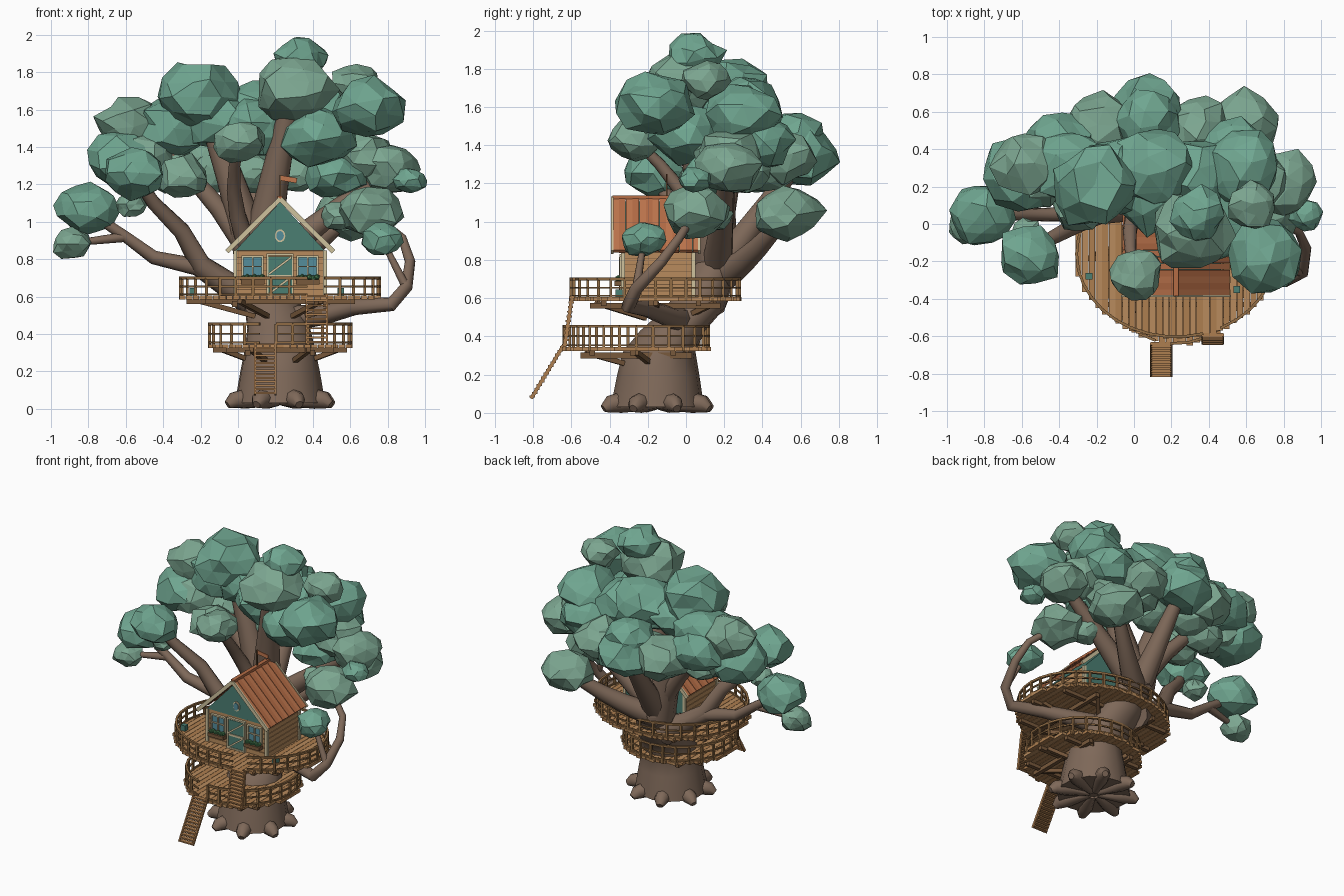
import bpy, bmesh, random
from math import pi, sin, cos, sqrt, radians
from mathutils import Vector, Matrix

if "Cube" in bpy.data.objects:
    bpy.data.objects.remove(bpy.data.objects["Cube"])
random.seed(4)

def mat(name, r, g, b):
    m = bpy.data.materials.new(name)
    m.diffuse_color = (r, g, b, 1)
    m.use_nodes = True
    m.node_tree.nodes["Principled BSDF"].inputs["Base Color"].default_value = m.diffuse_color
    return m
BARK = mat("bark", .21, .14, .1)
LEAF = [mat("leaf_a", .16, .38, .28), mat("leaf_b", .2, .38, .28)]
WOOD = [mat("wood", .42, .21, .08), mat("wood_light", .48, .26, .11)]
DARK = mat("dark_wood", .19, .1, .045)
RAIL = mat("rail_wood", .29, .155, .06)
ROOF = [mat("roof_a", .52, .18, .075), mat("roof_b", .46, .15, .06)]
TEAL = mat("teal_paint", .07, .21, .17)
CREAM = mat("cream_trim", .62, .54, .34)
GLASS = mat("glass", .09, .27, .33)
PLANT = mat("plants", .06, .2, .08)

def finish(name, bm, material, smooth=False):
    bmesh.ops.recalc_face_normals(bm, faces=bm.faces)
    me = bpy.data.meshes.new(name)
    bm.to_mesh(me)
    bm.free()
    me.materials.append(material)
    ob = bpy.data.objects.new(name, me)
    bpy.context.collection.objects.link(ob)
    if smooth:
        bpy.context.view_layer.objects.active = ob
        ob.select_set(True)
        bpy.ops.object.shade_smooth_by_angle(angle=radians(45))
        ob.select_set(False)

def box(bm, x0, x1, y0, y1, z0, z1):
    m = Matrix.Translation(((x0+x1)/2, (y0+y1)/2, (z0+z1)/2))
    bmesh.ops.create_cube(bm, size=1, matrix=m @ Matrix.Diagonal((x1-x0, y1-y0, z1-z0, 1)))

def beam(bm, p, q, w, h):
    p, q = Vector(p), Vector(q)
    m = Matrix.Translation((p+q)/2) @ (q-p).to_track_quat('Z', 'Y').to_matrix().to_4x4()
    bmesh.ops.create_cube(bm, size=1, matrix=m @ Matrix.Diagonal((w, h, (q-p).length, 1)))

def tube(bm, P, radii, n=9, level=False):
    """Tapered tube through points; level keeps every ring horizontal."""
    P = [Vector(p) for p in P]
    side, prev = Vector((1, .3, .1)), None
    for i, c in enumerate(P):
        t = Vector((0, 0, 1)) if level else (P[min(i+1, len(P)-1)] - P[max(i-1, 0)]).normalized()
        side = (side - t*side.dot(t)).normalized()
        up = t.cross(side)
        ring = [bm.verts.new(c + radii[i]*(side*cos(2*pi*k/n) + up*sin(2*pi*k/n))) for k in range(n)]
        if prev:
            for k in range(n):
                bm.faces.new((prev[k], prev[(k+1) % n], ring[(k+1) % n], ring[k]))
        else:
            bm.faces.new(ring)
        prev = ring
    bm.faces.new(prev)

# Trunk: flared base leaning back, standing on a star of roots
CX = .225
bm = bmesh.new()
prof = [(-.15, .03, .245), (-.145, .2, .215), (-.14, .32, .19), (-.07, .43, .17), (.05, .55, .155), (.17, .8, .115)]
tube(bm, [(CX - max(0, z-.4)*.25, y, z) for y, z, r in prof], [p[2] for p in prof], 14, True)
finish("trunk", bm, BARK, True)
bm = bmesh.new()
for k in range(8):
    d = Vector((cos(pi*k/4 + .35), sin(pi*k/4 + .35), 0))
    base = Vector((CX, -.15, 0))
    tube(bm, [base + d*r + Vector((0, 0, z)) for r, z in ((.03, .04), (.2, .055), (.265, .045), (.3, .022))],
         [.025, .055, .045, .022], 8)
finish("roots", bm, BARK, True)

# Foliage: faceted, dented balls; named positions first, then rings filling the crown
clumps = [(-.2, .2, 1.67, .23), (.3, -.04, 1.71, .215), (.34, .05, 1.87, .145), (.63, .1, 1.74, .13),
          (.7, -.16, 1.61, .205), (-.58, .32, 1.52, .175), (-.56, -.17, 1.26, .165), (.01, -.27, 1.43, .14),
          (-.82, .05, 1.07, .17), (-.89, 0, .885, .105), (.43, 0, 1.46, .2), (.81, .22, 1.28, .17),
          (.92, .05, 1.22, .085), (.71, .05, 1.05, .175), (.77, -.22, .905, .12), (.6, .53, 1.04, .18),
          (.08, .6, 1.34, .2), (-.3, .1, 1.24, .15), (.52, .15, 1.25, .16), (.54, .15, 1.03, .1),
          (-.62, .27, 1.34, .2), (-.57, -.05, 1.09, .085), (.1, .15, 1.5, .2)]
fill = []
for k in range(7):      # back rim of the crown
    a = pi*(k+.4)/7
    fill.append((.05 + .6*cos(a), .15 + .4*sin(a), 1.34 + .08*(k % 2), .185))
for k in range(5):      # upper middle and lower underside
    fill.append((-.35 + .23*k, .3 - .05*(k % 2), 1.5 + .05*(k % 3), .21))
    fill.append((-.35 + .22*k, .3 + .12*(k % 2), 1.26, .14))
for i, (x, y, z, r) in enumerate(clumps + fill):
    bm = bmesh.new()
    bmesh.ops.create_icosphere(bm, subdivisions=2, radius=1)
    turn = Matrix.Rotation(i*1.3, 3, 'Z') @ Matrix.Rotation(i*2.1, 3, 'X')
    for v in bm.verts:
        p = turn @ v.co * random.uniform(.88, 1.08) + Vector([random.uniform(-.09, .09) for _ in range(3)])
        v.co = Vector((x, y, z)) + r*Vector((p.x, p.y, p.z*.8))
    finish("foliage_%02d" % i, bm, LEAF[i % 2])

# Branches: each bends from the fork out to one clump (clump, radius, lift of the bend)
bm = bmesh.new()
for i, r, lift in ((0, .115, .6), (1, .12, .6), (11, .085, .75), (7, .06, .8), (15, .085, .45), (16, .09, .7), (5, .07, .8)):
    end = Vector(clumps[i][:3])
    start = Vector((.11, .16, .64 + .12*lift))
    bend = start.lerp(end, .3 if i in (0, 7, 1, 5) else .5)
    bend.z = start.z + lift*(end.z - start.z)*.7
    if i == 7:
        bend += Vector((-.17, .05, 0))
    pts = [start.lerp(bend, t/5).lerp(bend.lerp(end, t/5), t/5) for t in range(6)]
    tube(bm, pts, [r*(1 - .6*t/5) for t in range(6)])
# Long low limb curling up around the right of the deck
def limb(pts, r0, r1, clump):
    pts = pts + [clumps[clump][:3]]
    tube(bm, pts, [r0 + (r1-r0)*sqrt(k/(len(pts)-1)) for k in range(len(pts))])
right = [(CX, 0, .48), (.45, -.08, .5), (.62, -.2, .545), (.82, -.3, .56), (.9, -.26, .65), (.92, -.13, .79), (.88, -.04, .91)]
limb(right, .075, .02, 13)
limb(right[4:5], .024, .015, 14)
# Kinked left limb with a low fork
left = [(.1, .12, .58), (-.05, .08, .66), (-.2, .05, .77), (-.3, 0, .95), (-.45, -.08, 1.1)]
limb(left, .105, .03, 6)
low = [left[1], (-.22, .06, .76), (-.45, .05, .81), (-.6, .05, .92)]
limb(low, .07, .025, 8)
limb(low[3:], .028, .016, 9)
finish("branches", bm, BARK, True)

# Decks: clipped planks, joists, struts, and a railing with a gap for the ladder
def deck(name, cy, rx, ry, z, rail_h, gap, posts):
    tones = [bmesh.new(), bmesh.new()]
    n = int(2*rx/.036)
    w = 2*rx/n
    for i in range(n):
        x = (i+.5)*w - rx
        h = ry*sqrt(1 - (x/rx)**2) + random.uniform(-.008, .012)
        box(tones[i % 2], CX+x-w*.47, CX+x+w*.47, cy-h, cy+h, z-.02, z)
    for k in (0, 1):
        finish(name + "_planks_%d" % k, tones[k], WOOD[k])
    bm = bmesh.new()
    for f in (-.6, -.05, .5):
        h = .93*rx*sqrt(1-f*f)
        box(bm, CX-h, CX+h, cy+f*ry-.014, cy+f*ry+.014, z-.045, z-.02)
    for f in (-.45, .45):
        h = .85*ry*sqrt(1-f*f)
        box(bm, CX+f*rx-.014, CX+f*rx+.014, cy-h, cy+h, z-.06, z-.03)
    for k in range(6):
        d = Vector((rx*cos(pi*k/3), ry*sin(pi*k/3), 0))
        root = Vector((CX, cy*.4 - .05, z-.11)) + d*.25
        beam(bm, root, Vector((CX, cy, z-.03)) + d*.8, .026, .026)
    finish(name + "_joists_and_struts", bm, DARK)
    bm = bmesh.new()
    P = [Vector((CX + .985*rx*cos(2*pi*k/posts), cy + .985*ry*sin(2*pi*k/posts), z)) for k in range(posts)]
    hidden = lambda p: p.y < cy and abs(p.x - gap) < .05
    for k, p in enumerate(P):
        q = P[(k+1) % posts]
        if not hidden(p):
            t = .0075
            box(bm, p.x-t, p.x+t, p.y-t, p.y+t, z-.02, z+rail_h)
        if not hidden((p+q)/2):
            for f, t in ((1, .015), (.52, .01), (.08, .01)):
                o = Vector((0, 0, rail_h*f))
                beam(bm, p+o, q+o, t, t)
    finish(name + "_railing", bm, RAIL)
deck("upper_deck", -.16, .54, .45, .605, .095, .42, 34)
deck("lower_deck", -.26, .385, .385, .345, .108, .145, 27)

# Ladders
def ladder(name, b, t, n, half=.055):
    bm = bmesh.new()
    b, t = Vector(b), Vector(t)
    for s in (-half, half):
        o = Vector((s, 0, 0))
        beam(bm, b+o, t+o, .01, .018)
    for i in range(n):
        p = b.lerp(t, (i+.5)/n)
        box(bm, p.x-half, p.x+half, p.y-.014, p.y+.014, p.z-.005, p.z+.005)
    finish(name, bm, WOOD[0])
ladder("lower_ladder", (.145, -.81, .075), (.145, -.64, .355), 14)
ladder("upper_ladder", (.42, -.635, .345), (.42, -.595, .615), 11)

# House body: siding boards over a dark core, teal back wall, gables and door
X0, X1, Y0, Y1, Z0, Z1 = CX-.24, CX+.24, -.33, .04, .605, .845
core, siding, teal, trim, glass, boxes, plants = [bmesh.new() for _ in range(7)]
e = .006
box(core, X0+e, X1-e, Y0+e, Y1-e, Z0, Z1)
board = (Z1-Z0)/7
for i in range(7):
    box(siding, X0, X1, Y0, Y1, Z0+i*board, Z0+i*board+.9*board)
box(teal, X0+e, X1-e, Y1, Y1+e, Z0, Z1)
ends = [[teal.verts.new((x, y, z)) for x, z in ((X0, Z1), (X1, Z1), (CX, 1.105))] for y in (Y0-e, Y1+e)]
for k in range(3):
    teal.faces.new((ends[0][k], ends[0][(k+1) % 3], ends[1][(k+1) % 3], ends[1][k]))
for tri in ends:
    teal.faces.new(tri)
box(teal, CX-.065, CX+.065, Y0-2*e, Y0, Z0, .815)
for x, y in ((.55, -.35), (-.24, -.28)):      # small crates on the deck
    box(teal, x-.018, x+.018, y-.018, y+.018, Z0, Z0+.04)

# Roof planks running down both slopes, ridge cap and flag
tones = [bmesh.new(), bmesh.new()]
R0, R1 = -.385, .07
for i in range(13):
    y = R0 + .035*(i+.5)
    for s in (-.28, .28):
        beam(tones[i % 2], (CX, y, 1.12), (CX+s, y, Z1), .034, .016 + .005*(i % 2))
box(tones[1], CX-.014, CX+.014, R0, R1, 1.115, 1.137)
beam(core, (CX, -.1, 1.12), (CX, -.1, 1.25), .008, .008)
beam(tones[0], (CX, -.1, 1.235), (CX+.09, -.1, 1.22), .006, .028)
for k in (0, 1):
    finish("roof_planks_%d" % k, tones[k], ROOF[k])

# Cream trim: bargeboards, corner posts, door frame and braces, window frames
for y in (R0, R1):
    for s in (-.285, .285):
        beam(trim, (CX, y, 1.122), (CX+s, y, Z1-.005), .012, .026)
for x in (X0, X1):
    for y in (Y0, Y1):
        box(trim, x-.01, x+.01, y-.01, y+.01, Z0, Z1)
F = Y0-.018
def frame(x0, x1, z0, z1, t=.01):
    for a in (x0, x1-t):
        box(trim, a, a+t, F, Y0, z0, z1)
    for a in (z0, z1-t):
        box(trim, x0, x1, F, Y0, a, a+t)
frame(CX-.073, CX+.073, Z0, .83)
frame(CX-.06, CX+.06, .7, .715)
for z in (.615, .72):
    beam(trim, (CX-.06, F, z), (CX+.06, F, z+.09), .006, .012)
for c in (CX-.147, CX+.147):
    frame(c-.058, c+.058, .695, .82)
    box(trim, c-.004, c+.004, F, Y0, .7, .815)
    box(trim, c-.055, c+.055, F, Y0, .757, .763)
    box(glass, c-.055, c+.055, Y0-e, Y0, .7, .815)
    box(boxes, c-.063, c+.063, Y0-.045, Y0, .665, .69)
    for k in range(6):
        bmesh.ops.create_icosphere(plants, subdivisions=1, radius=.017,
                                   matrix=Matrix.Translation((c+.02*(k-2.5), Y0-.025, .698 + .006*(k % 2))))
# Oval gable window
for b, r, d in ((trim, .033, .024), (glass, .024, .036)):
    m = Matrix.Translation((CX, Y0, .925)) @ Matrix.Diagonal((.85, 1, 1.05, 1)) @ Matrix.Rotation(pi/2, 4, 'X')
    bmesh.ops.create_cone(b, cap_ends=True, segments=16, radius1=r, radius2=r, depth=d, matrix=m)
for name, b, m in (("wall_core_and_flag_pole", core, DARK), ("wall_siding", siding, WOOD[1]), ("gables_door_and_crates", teal, TEAL),
                   ("house_trim", trim, CREAM), ("window_glass", glass, GLASS), ("flower_boxes", boxes, DARK), ("flower_plants", plants, PLANT)):
    finish(name, b, m)
